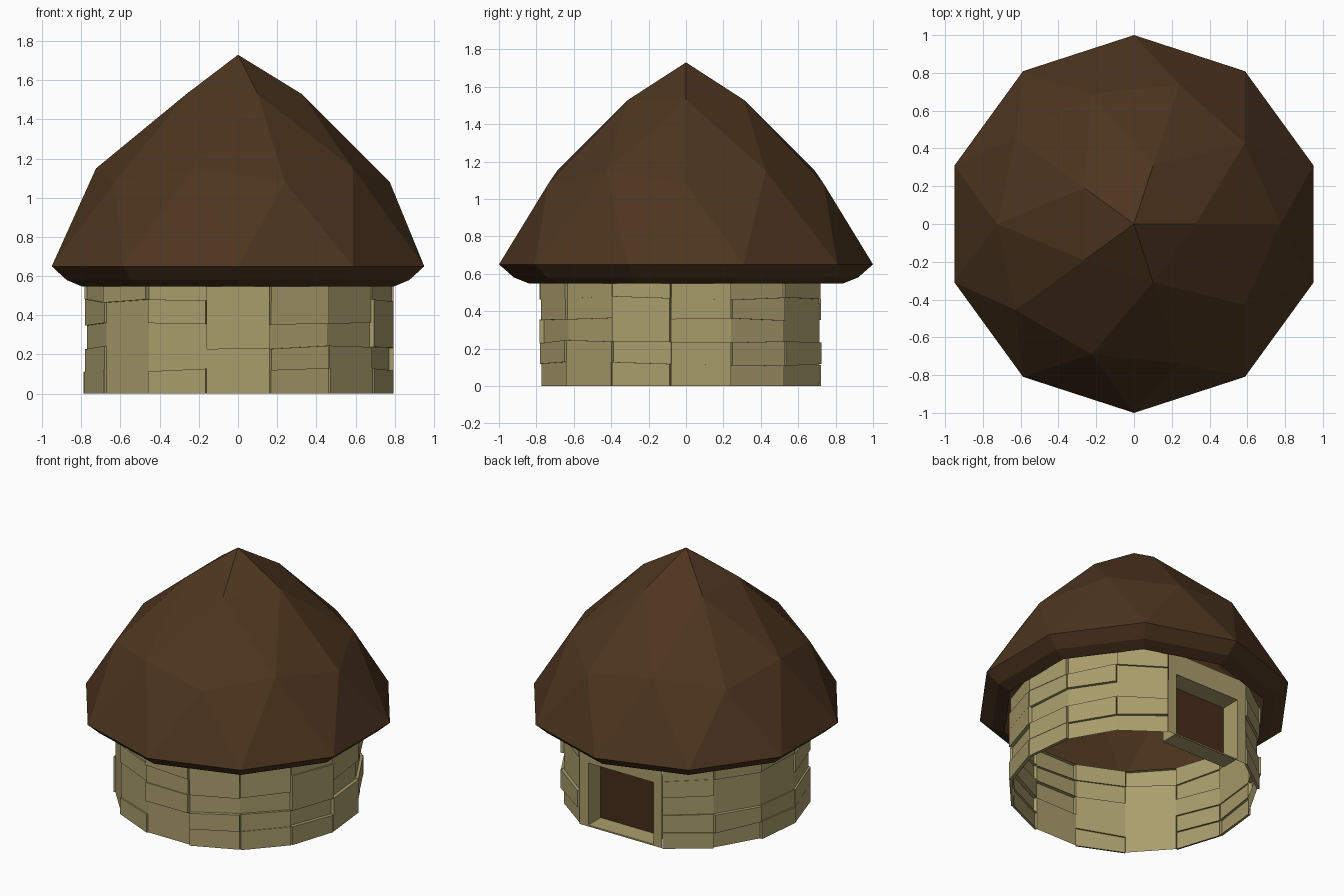
import bpy, bmesh, random
from math import sin, cos, radians

if "Cube" in bpy.data.objects:
    bpy.data.objects.remove(bpy.data.objects["Cube"])
random.seed(4)


def material(name, rgb):
    m = bpy.data.materials.new(name)
    m.diffuse_color = (*rgb, 1)
    m.use_nodes = True
    m.node_tree.nodes["Principled BSDF"].inputs["Base Color"].default_value = m.diffuse_color
    return m


def finish(name, bm, mat):
    me = bpy.data.meshes.new(name)
    bm.to_mesh(me)
    bm.free()
    me.materials.append(mat)
    ob = bpy.data.objects.new(name, me)
    bpy.context.collection.objects.link(ob)
    return ob


def ring(bm, count, start, radius, z):
    """radius and z are lists that repeat around the ring"""
    out = []
    for i in range(count):
        a = radians(start + 360 / count * i)
        r = radius[i % len(radius)]
        out.append(bm.verts.new((r * cos(a), r * sin(a), z[i % len(z)])))
    return out


stone = material("stone", (0.40, 0.34, 0.15))
thatch = material("thatch", (0.075, 0.036, 0.014))
wood = material("dark_wood", (0.06, 0.026, 0.010))

# Roof: faceted open dome with pulled-up tip and tucked-under eave
bm = bmesh.new()
tip = bm.verts.new((0, 0, 1.73))
top = ring(bm, 5, 0, [0.325], [1.53])
mid = ring(bm, 10, 0, [0.775, 0.725], [1.08, 1.15])
rim = ring(bm, 10, 18, [1.0], [0.65])
lip = ring(bm, 10, 18, [0.92], [0.58])
eave = ring(bm, 10, 18, [0.84], [0.548])
for i in range(5):
    n = (i + 1) % 5
    a, b, c = mid[2 * i], mid[2 * i + 1], mid[(2 * i + 2) % 10]
    for f in ((tip, top[i], top[n]), (top[i], a, b),
              (top[i], b, top[n]), (top[n], b, c)):
        bm.faces.new(f)
for j in range(10):
    n = (j + 1) % 10
    bm.faces.new((mid[j], rim[j], mid[n]))
    bm.faces.new((mid[j], rim[j - 1], rim[j]))
    bm.faces.new((rim[j], lip[j], lip[n], rim[n]))
    bm.faces.new((lip[j], eave[j], eave[n], lip[n]))
finish("roof", bm, thatch)

# Wall: 15-sided ring of stone courses, two sides left open at the back
R, SIDES, ROWS = 0.775, 15, 5
bm = bmesh.new()
grid = []
for k in range(SIDES - 1):
    a = radians(-246 + 24 * (k - 0.0) + 0 + 360)
    col = []
    for r in range(ROWS + 1):
        z = 0.118 * r
        if 0 < r < ROWS:
            z += random.uniform(-0.012, 0.012)
        col.append(bm.verts.new((R * cos(a), R * sin(a), z)))
    grid.append(col)
for k in range(SIDES - 2):
    for r in range(ROWS):
        bm.faces.new((grid[k][r], grid[k + 1][r],
                      grid[k + 1][r + 1], grid[k][r + 1]))
bm.normal_update()
# some stones stand proud of the wall
proud = [f for f in bm.faces if random.random() < 0.45]
for f in bmesh.ops.extrude_discrete_faces(bm, faces=proud)["faces"]:
    f.normal_update()
    bmesh.ops.translate(bm, verts=f.verts,
                        vec=f.normal * random.uniform(0.008, 0.026))
finish("stone_wall", bm, stone)


# Doorway: flat surround with a deep reveal
def rect(bm, x, z0, z1, y):
    return [bm.verts.new(p) for p in
            ((x, y, z0), (-x, y, z0), (-x, y, z1), (x, y, z1))]


bm = bmesh.new()
outer = rect(bm, 0.317, 0.0, 0.59, 0.715)
inner = rect(bm, 0.25, 0.01, 0.44, 0.715)
back = rect(bm, 0.25, 0.01, 0.44, 0.58)
for p, q in ((outer, inner), (inner, back)):
    for i in range(4):
        n = (i + 1) % 4
        bm.faces.new((p[i], p[n], q[n], q[i]))
finish("door_frame", bm, stone)

# Door panel
bm = bmesh.new()
bm.faces.new(rect(bm, 0.25, 0.01, 0.44, 0.58))
finish("door", bm, wood)
